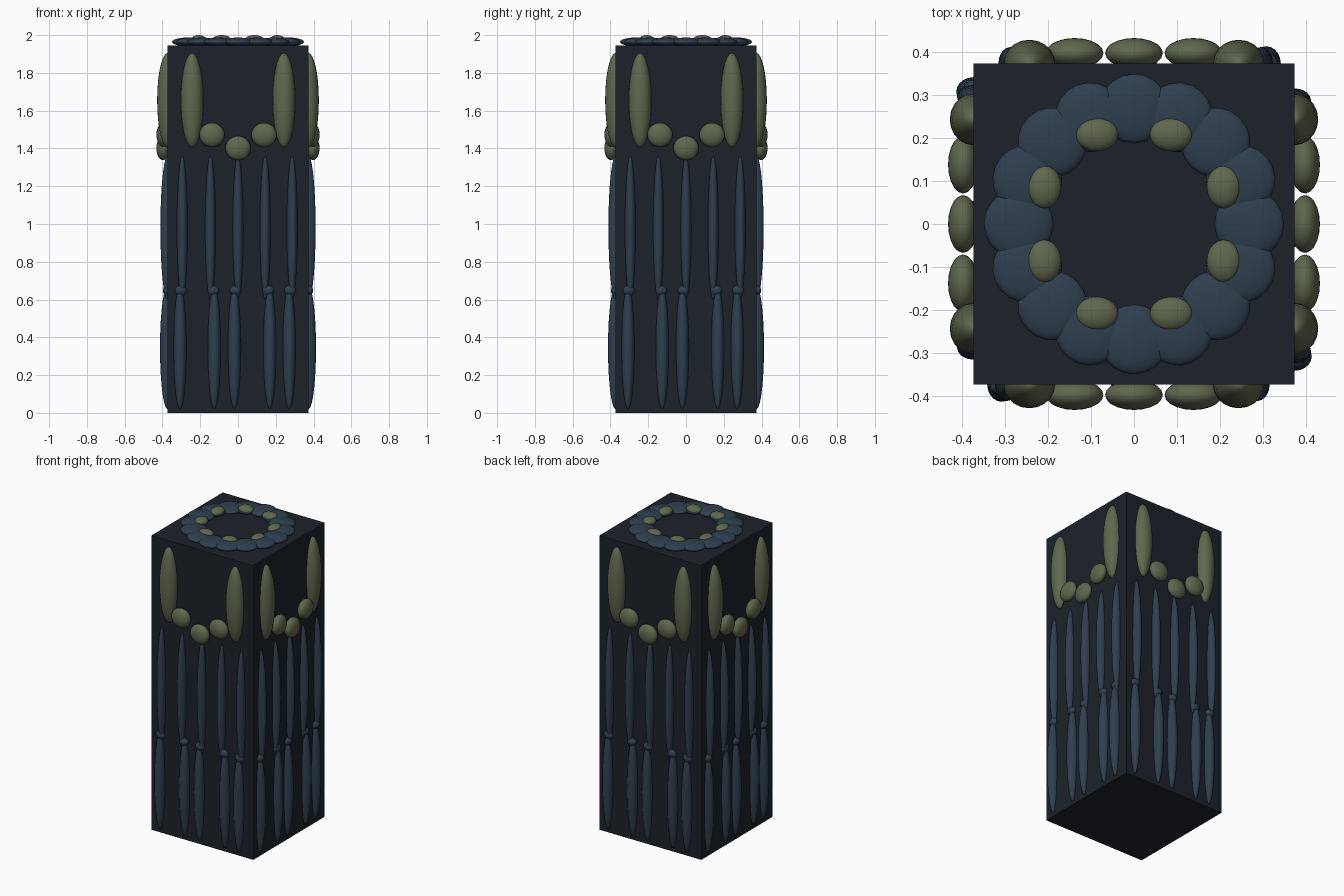
import bpy, math
from mathutils import Matrix

if "Cube" in bpy.data.objects:
    bpy.data.objects.remove(bpy.data.objects["Cube"])

def material(name, rgb):
    m = bpy.data.materials.new(name)
    m.diffuse_color = (*rgb, 1)
    m.use_nodes = True
    m.node_tree.nodes["Principled BSDF"].inputs["Base Color"].default_value = m.diffuse_color
    return m

DARK = material("dark_core", (0.012, 0.016, 0.023))
BLUE = material("slate_blue", (0.028, 0.050, 0.078))
GREEN = material("moss_green", (0.115, 0.138, 0.075))
HALF, TOP = 0.373, 1.945

def pebble(name, loc, radii, mat, turn=0.0, tilt=0.0, spin=0.0):
    """Smooth ellipsoid; tilt leans it in its wall, turn moves it round the z axis."""
    bpy.ops.mesh.primitive_uv_sphere_add(segments=20, ring_count=14)
    o = bpy.context.object
    o.name = name
    o.data.transform(Matrix.Rotation(turn, 4, 'Z') @ Matrix.Translation(loc)
                     @ Matrix.Rotation(spin, 4, 'Z') @ Matrix.Rotation(tilt, 4, 'Y')
                     @ Matrix.Diagonal((*radii, 1)))
    o.data.materials.append(mat)
    bpy.ops.object.shade_smooth()
    return o

# Square core block
bpy.ops.mesh.primitive_cube_add(size=1, location=(0, 0, TOP / 2))
core = bpy.context.object
core.name = "core_block"
core.scale = (2 * HALF, 2 * HALF, TOP)
core.data.materials.append(DARK)

# Upper and lower strand positions along each wall
upper_x = (-0.295, -0.146, 0.0, 0.144, 0.287)
lower_x = (-0.307, -0.126, -0.019, 0.168, 0.271)

for side in range(4):
    turn = side * math.pi / 2
    # Tall side tassels
    for x in (-0.243, 0.243):
        pebble("tall_tassel", (x, -HALF, 1.655), (0.06, 0.055, 0.25), GREEN, turn)
    # Hanging bead swag
    for x, z in ((-0.138, 1.472), (0, 1.402), (0.138, 1.472)):
        pebble("swag_bead", (x, -0.397, z), (0.067, 0.035, 0.064), GREEN, turn)
    # Hanging strands, jointed at knee height
    for xu, xl in zip(upper_x, lower_x):
        pebble("upper_strand", (xu, -HALF, 0.98), (0.028, 0.038, 0.38), BLUE, turn)
        pebble("lower_strand", (xl, -HALF, 0.345), (0.034, 0.040, 0.325), BLUE, turn)
        pebble("strand_knot", (xl * 0.7 + xu * 0.3, -0.376, 0.648),
               (0.031, 0.022, 0.026), BLUE, turn)

# Crown ring of flattened lobes
for i in range(16):
    pebble("crown_lobe", (0.268, 0, 1.964), (0.081, 0.081, 0.023), BLUE, i * math.pi / 8)

# Small beads on the crown, long axis square to the block
for i in range(8):
    a = math.pi / 8 + i * math.pi / 4
    x, y = 0.226 * math.cos(a), 0.226 * math.sin(a)
    r = (0.05, 0.04, 0.025) if abs(y) > abs(x) else (0.04, 0.05, 0.025)
    pebble("crown_bead", (x, y, 1.975), r, GREEN)
